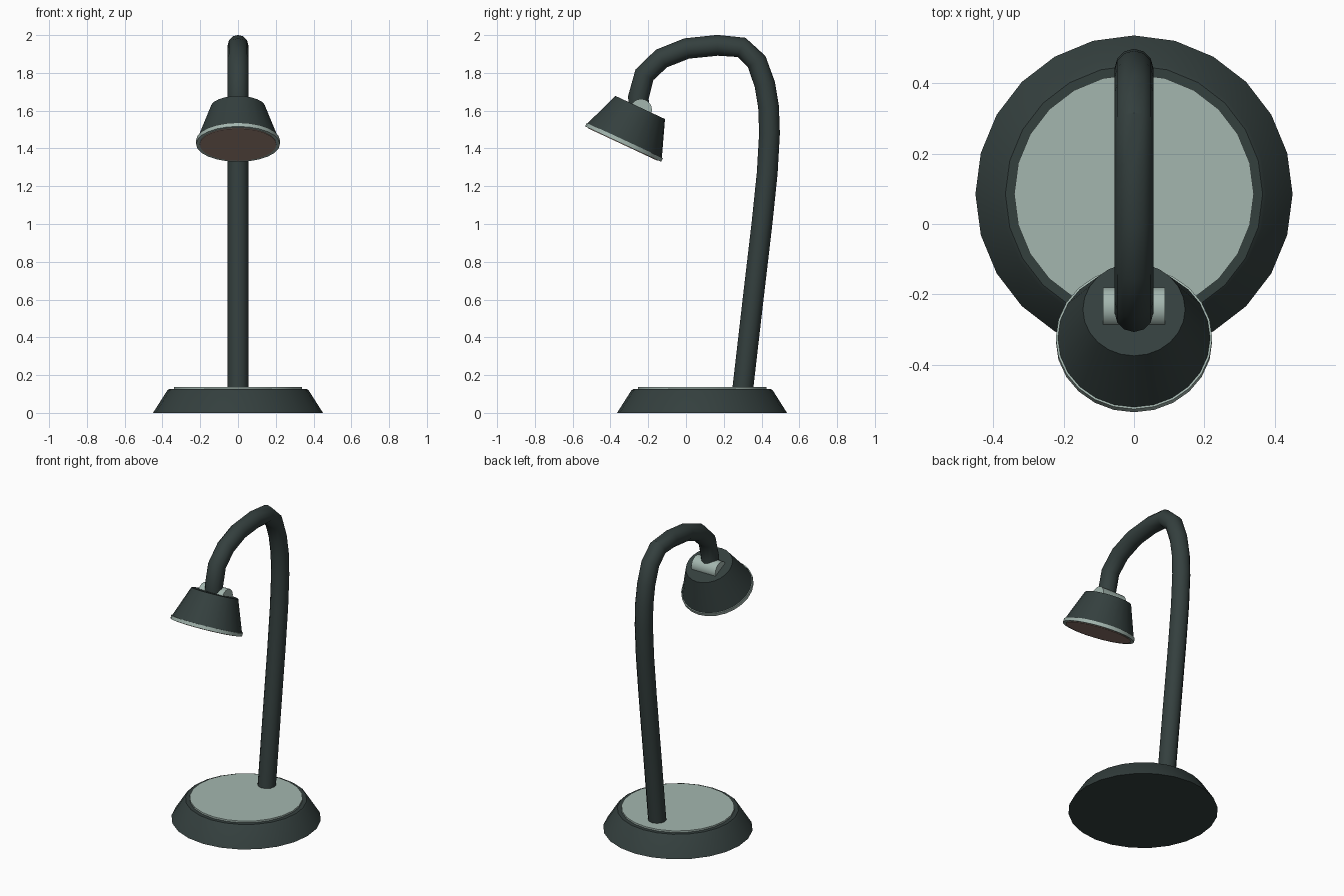
import bpy, bmesh, math
from mathutils import Vector, Matrix

cube = bpy.data.objects.get("Cube")
if cube:
    bpy.data.objects.remove(cube, do_unlink=True)


def material(name, color):
    m = bpy.data.materials.new(name)
    m.use_nodes = True
    m.diffuse_color = (*color, 1)
    m.node_tree.nodes["Principled BSDF"].inputs["Base Color"].default_value = (*color, 1)
    return m


DARK = material("dark slate", (0.034, 0.050, 0.048))
LIGHT = material("pale grey green", (0.37, 0.47, 0.43))
WARM = material("warm glass", (0.40, 0.27, 0.22))


def skin(name, rings, mat, matrix=Matrix()):
    """Join equal rings of points into a capped, smoothly shaded tube."""
    bm = bmesh.new()
    loops = [[bm.verts.new(matrix @ p) for p in ring] for ring in rings]
    n = len(loops[0])
    for a, b in zip(loops, loops[1:]):
        for i in range(n):
            j = (i + 1) % n
            bm.faces.new((a[i], a[j], b[j], b[i]))
    bm.faces.new(loops[0][::-1])
    bm.faces.new(loops[-1])
    bmesh.ops.recalc_face_normals(bm, faces=bm.faces)
    mesh = bpy.data.meshes.new(name)
    bm.to_mesh(mesh)
    bm.free()
    mesh.materials.append(mat)
    ob = bpy.data.objects.new(name, mesh)
    bpy.context.collection.objects.link(ob)
    bpy.ops.object.select_all(action='DESELECT')
    bpy.context.view_layer.objects.active = ob
    ob.select_set(True)
    bpy.ops.object.shade_smooth_by_angle(angle=math.radians(35))
    return ob


def circle(radius, n, center, u, v):
    turn = [2 * math.pi * i / n for i in range(n)]
    return [center + radius * (math.cos(t) * u + math.sin(t) * v) for t in turn]


X, Y, Z = Vector((1, 0, 0)), Vector((0, 1, 0)), Vector((0, 0, 1))


def lathe(name, profile, mat, matrix, n=24):
    """Turn (radius, height) pairs around the local z axis."""
    return skin(name, [circle(r, n, h * Z, X, Y) for r, h in profile], mat, matrix)


# Base and its top plate
base = Matrix.Translation((0, 0.085, 0))
lathe("base", [(0.45, 0), (0.375, 0.118), (0.365, 0.126)], DARK, base)
lathe("base_plate", [(0.34, 0.12), (0.34, 0.137)], LIGHT, base)

# Curved neck, swept along a path in the side plane
path = [(0.295, 0.08), (0.302, 0.14), (0.355, 0.6), (0.402, 1.0), (0.43, 1.27),
        (0.442, 1.48), (0.437, 1.62), (0.417, 1.74), (0.374, 1.86),
        (0.294, 1.935), (0.167, 1.946), (0.003, 1.929), (-0.13, 1.876),
        (-0.22, 1.79), (-0.252, 1.67), (-0.248, 1.6)]
points = [Vector((0, y, z)) for y, z in path]
rings = []
for i, p in enumerate(points):
    along = (points[min(i + 1, len(points) - 1)] - points[max(i - 1, 0)]).normalized()
    rings.append(circle(0.055, 12, p, X, along.cross(X)))
skin("neck", rings, DARK)

# Hinge barrel across the top of the shade
hinge = Matrix.Translation((0, -0.238, 1.604)) @ Matrix.Rotation(math.pi / 2, 4, 'Y')
lathe("hinge", [(0.058, -0.088), (0.058, 0.088)], LIGHT, hinge, 20)

# Tilted lamp head: shade, rim and glass
head = Matrix.Translation((0, -0.333, 1.423)) @ Matrix.Rotation(math.radians(-25), 4, 'X')
lathe("shade", [(0.217, 0.02), (0.145, 0.214)], DARK, head)
lathe("shade_rim", [(0.222, 0), (0.222, 0.022)], LIGHT, head)
lathe("lamp_glass", [(0.203, -0.003), (0.203, 0.01)], WARM, head)
